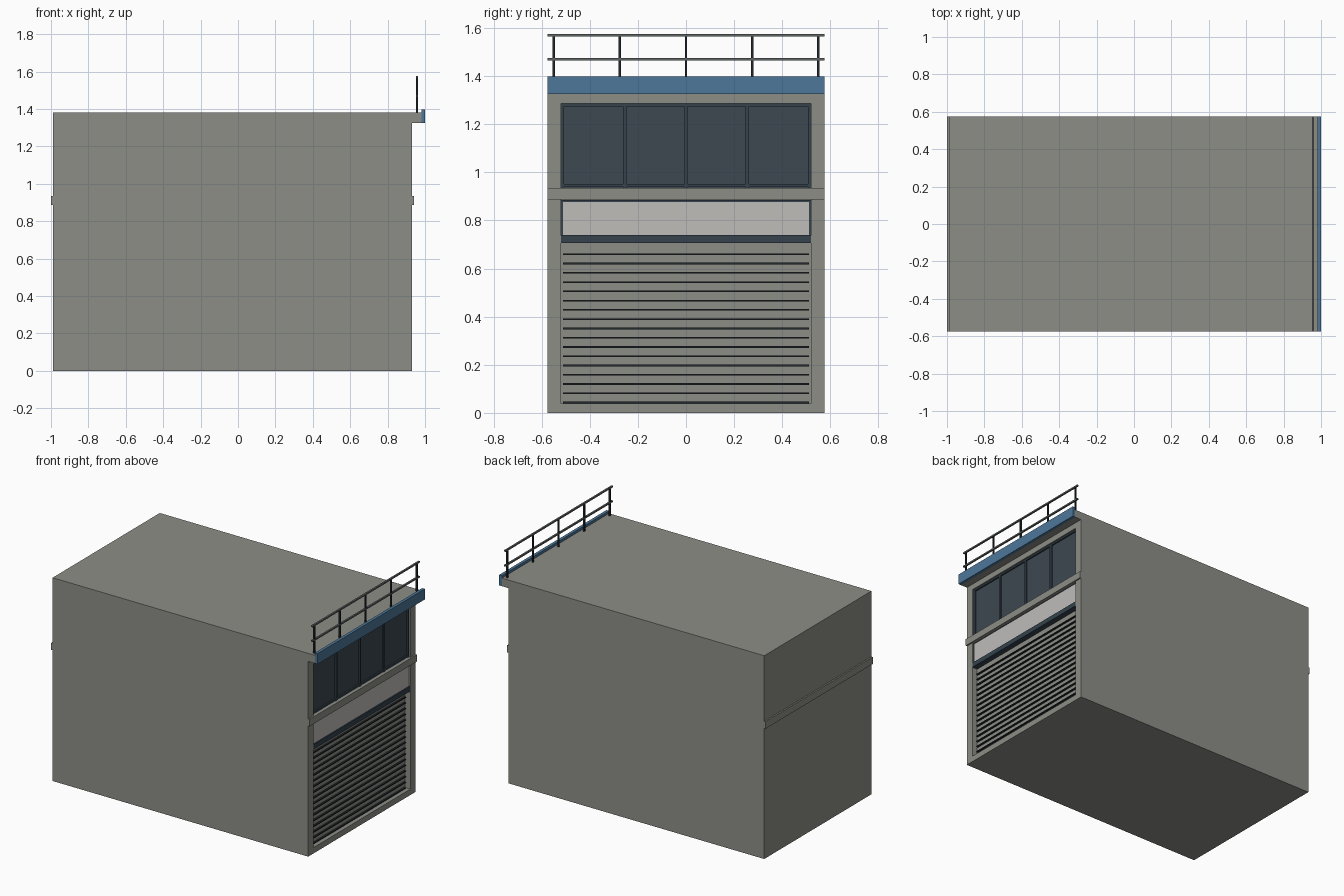
import bpy

cube = bpy.data.objects.get("Cube")
if cube:
    bpy.data.objects.remove(cube, do_unlink=True)


def material(name, r, g, b):
    m = bpy.data.materials.new(name)
    m.use_nodes = True
    m.diffuse_color = (r, g, b, 1)
    m.node_tree.nodes["Principled BSDF"].inputs["Base Color"].default_value = (r, g, b, 1)
    return m


CONCRETE = material("concrete grey", 0.27, 0.27, 0.245)
BLUE = material("fascia blue", 0.075, 0.185, 0.32)
NAVY = material("dark frame", 0.035, 0.055, 0.075)
GLASS = material("dark glass", 0.047, 0.065, 0.08)
PANEL = material("pale panel", 0.52, 0.51, 0.49)
BLACK = material("groove dark", 0.015, 0.02, 0.025)
STEEL = material("rail steel", 0.12, 0.13, 0.13)


def box(name, mat, x, y, z):
    """Box from (min, max) ranges on each axis."""
    corners = [(a, b, c) for a in x for b in y for c in z]
    faces = [(0, 1, 3, 2), (4, 6, 7, 5), (0, 4, 5, 1), (2, 3, 7, 6), (0, 2, 6, 4), (1, 5, 7, 3)]
    mesh = bpy.data.meshes.new(name)
    mesh.from_pydata(corners, [], faces)
    mesh.materials.append(mat)
    ob = bpy.data.objects.new(name, mesh)
    bpy.context.collection.objects.link(ob)
    return ob


def around(c, width):
    return (c - width / 2, c + width / 2)


WIDE = (-0.575, 0.575)
OPEN = (-0.52, 0.52)
FRONT, RECESS = 0.93, 0.89

# Building shell with a recessed bay
box("body", CONCRETE, (-0.99, RECESS), WIDE, (0, 1.38))
for name, y in (("right_pillar", (WIDE[0], OPEN[0])), ("left_pillar", (OPEN[1], WIDE[1]))):
    box(name, CONCRETE, (RECESS, FRONT), y, (0, 1.38))
box("door_sill", CONCRETE, (RECESS, FRONT), OPEN, (0, 0.04))
box("lintel", CONCRETE, (RECESS, FRONT), OPEN, (1.285, 1.38))
box("front_band", CONCRETE, (RECESS, 0.94), WIDE, (0.887, 0.935))
box("back_band", CONCRETE, (-1, -0.99), WIDE, (0.887, 0.935))

# Roof overhang and coloured fascia
box("roof_overhang", CONCRETE, (FRONT, 0.98), WIDE, (1.325, 1.38))
box("fascia", BLUE, (0.98, 1), WIDE, (1.325, 1.397))

# Roller shutter
for i in range(17):
    z = 0.043 + i * 0.0385
    box("shutter_groove", BLACK, (RECESS, RECESS + 0.012), (-0.512, 0.512), around(z, 0.007))

# Sign panel, its frame and the shutter housing
box("sign_frame", NAVY, (RECESS, 0.918), OPEN, (0.735, 0.885))
box("sign_panel", PANEL, (0.918, 0.924), (-0.512, 0.512), (0.74, 0.877))
box("shutter_housing", NAVY, (RECESS, FRONT), OPEN, (0.705, 0.738))

# Upper window
box("window_glass", GLASS, (RECESS, 0.91), OPEN, (0.935, 1.285))
for y in (-0.514, -0.255, 0, 0.255, 0.514):
    box("window_mullion", NAVY, (0.91, 0.92), around(y, 0.014), (0.935, 1.285))
for z in (0.945, 1.28):
    box("window_frame_bar", NAVY, (0.91, 0.92), OPEN, around(z, 0.012))

# Roof railing
for i in range(5):
    box("railing_post", BLACK, around(0.957, 0.01), around(-0.55 + i * 0.275, 0.01), (1.38, 1.57))
for z in (1.47, 1.57):
    box("railing_bar", STEEL, around(0.957, 0.012), WIDE, around(z, 0.01))
